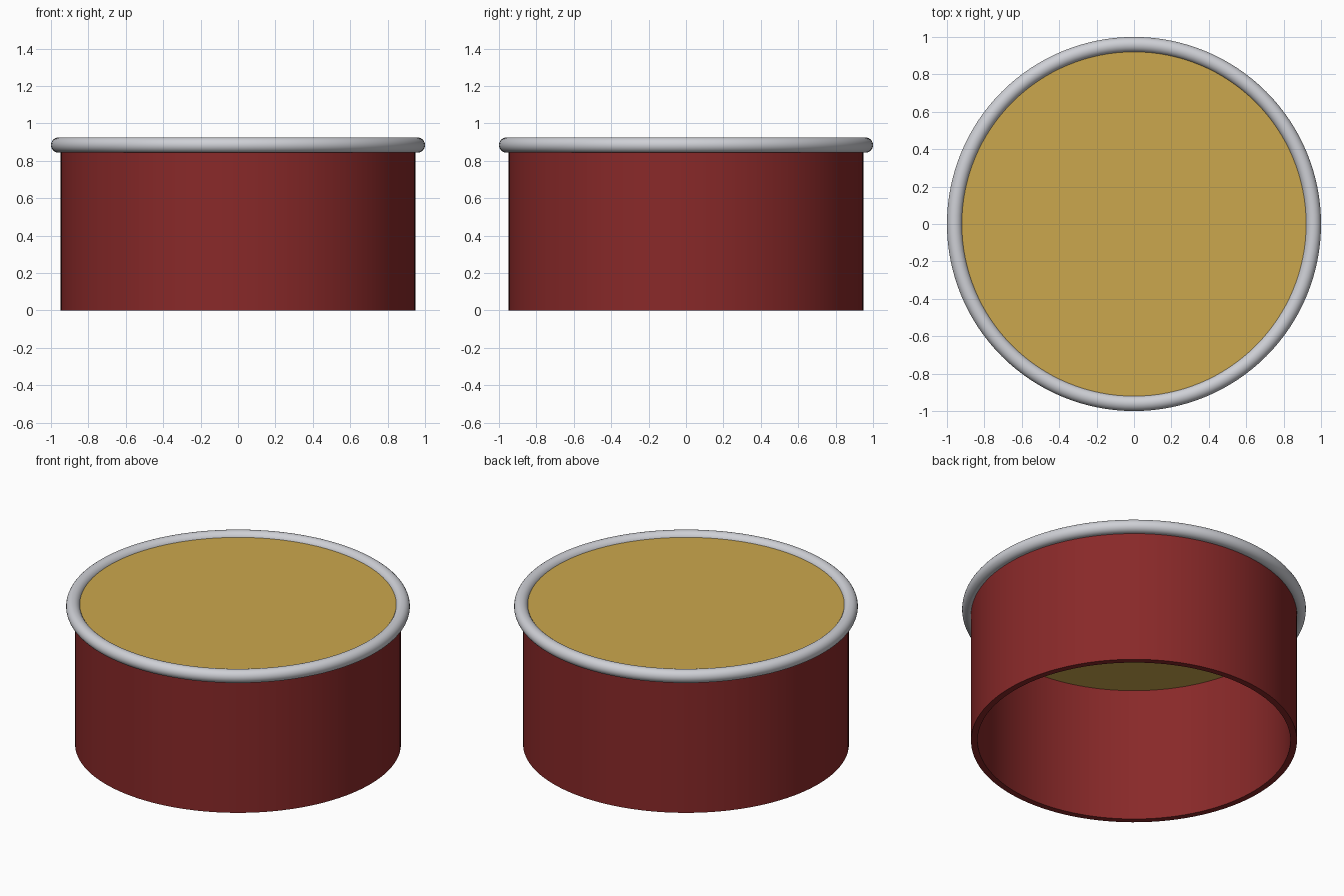
import bpy
import math

if "Cube" in bpy.data.objects:
    bpy.data.objects.remove(bpy.data.objects["Cube"])

SEGMENTS = 128


def material(name, color):
    mat = bpy.data.materials.new(name)
    mat.diffuse_color = (*color, 1.0)
    mat.use_nodes = True
    mat.node_tree.nodes["Principled BSDF"].inputs["Base Color"].default_value = mat.diffuse_color
    return mat


def lathe(name, profile, mat):
    """Spin a closed (radius, z) profile, listed counter-clockwise, around z."""
    n = len(profile)
    verts, faces = [], []
    for s in range(SEGMENTS):
        a = 2 * math.pi * s / SEGMENTS
        verts += [(r * math.cos(a), r * math.sin(a), z) for r, z in profile]
    for s in range(SEGMENTS):
        t = (s + 1) % SEGMENTS
        for i in range(n):
            j = (i + 1) % n
            faces.append((s * n + i, t * n + i, t * n + j, s * n + j))
    mesh = bpy.data.meshes.new(name)
    mesh.from_pydata(verts, [], faces)
    obj = bpy.data.objects.new(name, mesh)
    bpy.context.collection.objects.link(obj)
    finish(obj, mat)
    return obj


def finish(obj, mat):
    obj.data.materials.append(mat)
    bpy.ops.object.select_all(action='DESELECT')
    obj.select_set(True)
    bpy.context.view_layer.objects.active = obj
    bpy.ops.object.shade_smooth_by_angle(angle=math.radians(35))


red = material("deep red", (0.25, 0.022, 0.022))
gold = material("warm gold", (0.60, 0.39, 0.075))
silver = material("silver grey", (0.62, 0.63, 0.67))

# Open-bottomed cylindrical shell
lathe("shell", [(0.91, 0.0), (0.948, 0.0), (0.948, 0.862), (0.91, 0.862)], red)

# Flat disc resting on the shell
bpy.ops.mesh.primitive_cylinder_add(vertices=SEGMENTS, radius=0.94, depth=0.035,
                                    location=(0, 0, 0.8795))
head = bpy.context.object
head.name = "head"
finish(head, gold)

# Round hoop around the top edge
hoop_profile = [(0.959 + 0.041 * math.cos(2 * math.pi * k / 24),
                 0.884 + 0.041 * math.sin(2 * math.pi * k / 24)) for k in range(24)]
lathe("hoop", hoop_profile, silver)
